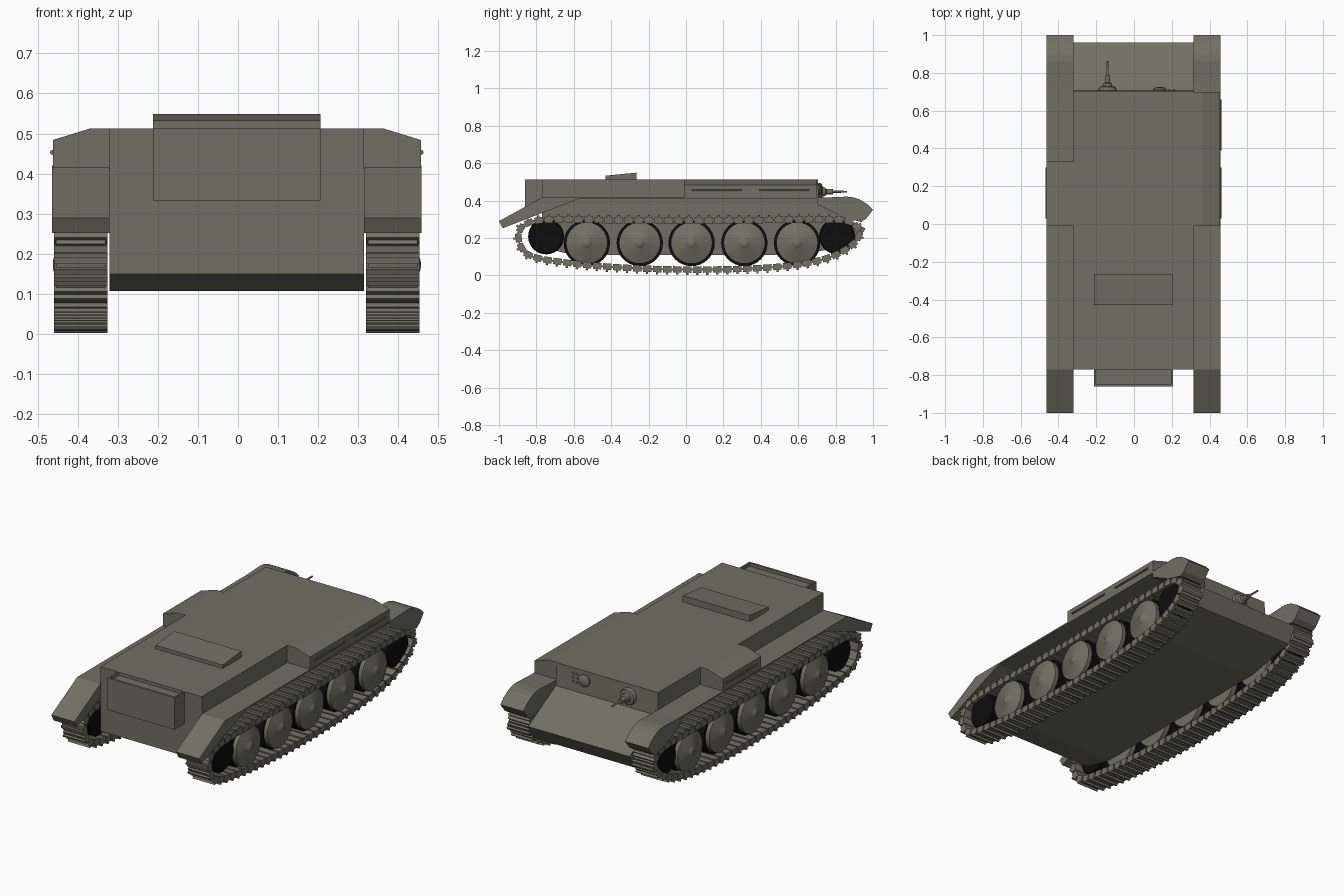
import bpy, bmesh, math
from mathutils import Matrix, Vector

if "Cube" in bpy.data.objects:
    bpy.data.objects.remove(bpy.data.objects["Cube"])

OFF = -0.003  # the model sits very slightly left of centre


def material(name, rgb):
    m = bpy.data.materials.new(name)
    m.diffuse_color = (*rgb, 1)
    m.use_nodes = True
    m.node_tree.nodes["Principled BSDF"].inputs["Base Color"].default_value = m.diffuse_color
    return m


OLIVE = material("olive grey", (0.162, 0.162, 0.125))
TRACK = material("track grey", (0.165, 0.165, 0.13))
BLACK = material("rubber black", (0.004, 0.004, 0.004))


def finish(name, bm, mat, smooth=False):
    bmesh.ops.recalc_face_normals(bm, faces=bm.faces[:])
    me = bpy.data.meshes.new(name)
    bm.to_mesh(me)
    bm.free()
    me.materials.append(mat)
    ob = bpy.data.objects.new(name, me)
    ob.location.x = OFF
    bpy.context.collection.objects.link(ob)
    if smooth:
        bpy.ops.object.select_all(action='DESELECT')
        ob.select_set(True)
        bpy.context.view_layer.objects.active = ob
        bpy.ops.object.shade_smooth_by_angle(angle=math.radians(35))
    return ob


def prism(name, pts, a, b, axis, mat=OLIVE):
    """Extrude a profile from a to b: axis 'x' takes (y,z) points, axis 'y' takes (x,z)."""
    bm = bmesh.new()
    put = (lambda p, t: (t, p[0], p[1])) if axis == 'x' else (lambda p, t: (p[0], t, p[1]))
    r0 = [bm.verts.new(put(p, a)) for p in pts]
    r1 = [bm.verts.new(put(p, b)) for p in pts]
    bm.faces.new(r0)
    bm.faces.new(r1)
    n = len(pts)
    for i in range(n):
        j = (i + 1) % n
        bm.faces.new((r0[i], r0[j], r1[j], r1[i]))
    return finish(name, bm, mat)


def lathe(name, prof, centre, axis, mat, segs=32, sign=1):
    """Spin (distance along axis, radius) points; centre is (y,z) for 'x', (x,z) for 'y'."""
    bm = bmesh.new()
    rings = []
    for d, r in prof:
        ring = []
        for i in range(segs):
            t = 2 * math.pi * i / segs
            u, v = centre[0] + r * math.cos(t), centre[1] + r * math.sin(t)
            ring.append(bm.verts.new((sign * d, u, v) if axis == 'x' else (u, d, v)))
        rings.append(ring)
    for a, b in zip(rings, rings[1:]):
        for i in range(segs):
            j = (i + 1) % segs
            bm.faces.new((a[i], a[j], b[j], b[i]))
    bm.faces.new(rings[0])
    bm.faces.new(rings[-1])
    return finish(name, bm, mat, True)


# Main hull with sloping nose plates
prism("hull", [(-0.77, 0.513), (0.705, 0.513), (0.71, 0.385), (0.96, 0.25), (0.905, 0.165),
               (0.60, 0.108), (-0.60, 0.108), (-0.77, 0.15)], -0.317, 0.317, 'x')

# Rear stowage box with a raised rim
prism("rear_box", [(-0.765, 0.495), (-0.848, 0.495), (-0.848, 0.513), (-0.86, 0.513),
                   (-0.86, 0.333), (-0.765, 0.333)], -0.209, 0.209, 'x')
for side in (-1, 1):
    prism("rear_box_rim", [(-0.765, 0.513), (-0.86, 0.513), (-0.86, 0.49), (-0.765, 0.49)],
          side * 0.20, side * 0.209, 'x')
# Raised sloping engine cover
prism("engine_cover", [(-0.43, 0.51), (-0.43, 0.533), (-0.265, 0.549), (-0.265, 0.51)], -0.209, 0.209, 'x')

# Side sponsons, the right one longer
for side, y1 in ((1, 0.70), (-1, 0.33)):
    tag = "right" if side > 0 else "left"
    prism(tag + "_sponson", [(side * x, z) for x, z in
          ((0.30, 0.41), (0.459, 0.41), (0.459, 0.484), (0.365, 0.513), (0.30, 0.513))], -0.01, y1, 'y')
    # Vision slits
    for a in (0.03, 0.39):
        if a < y1:
            lathe(tag + "_vision_slit", [(a, 0.006), (a + 0.27, 0.006)], (side * 0.46, 0.453), 'y', OLIVE, 8)

# Fenders with rear flap and curved nose
for side in (-1, 1):
    tag = "right" if side > 0 else "left"
    a, b = side * 0.317, side * 0.461
    prism(tag + "_fender", [(-0.77, 0.407), (-0.77, 0.416), (0.88, 0.416), (0.88, 0.407)], a, b, 'x')
    prism(tag + "_rear_mudguard", [(-1.0, 0.29), (-0.77, 0.416), (-0.56, 0.414), (-0.98, 0.252)], a, b, 'x')
    prism(tag + "_nose_mudguard", [(0.70, 0.414), (0.86, 0.421), (0.895, 0.417), (0.93, 0.405),
          (0.97, 0.38), (1.0, 0.35), (0.962, 0.302), (0.935, 0.285),
          (0.84, 0.31), (0.70, 0.38)], a, b, 'x')

# Machine gun in its ball mount
lathe("gun_mount", [(0.69, 0.047), (0.717, 0.047), (0.726, 0.042), (0.73, 0.026), (0.745, 0.022),
                    (0.75, 0.014), (0.785, 0.014), (0.785, 0.006), (0.862, 0.005)],
      (-0.137, 0.447), 'y', OLIVE, 20)
# Driver's visor and sight holes
lathe("driver_visor", [(0.69, 0.034), (0.715, 0.034), (0.722, 0.026), (0.725, 0.008)],
      (0.14, 0.46), 'y', OLIVE, 20)
for x in (0.19, 0.213):
    for z in (0.435, 0.458, 0.481):
        lathe("sight_stud", [(0.69, 0.008), (0.712, 0.007)], (x, z), 'y', OLIVE, 8)


# Track path, evenly resampled from a smooth closed curve
PATH = [Vector(p) for p in (
    (-0.895, 0.20), (-0.85, 0.115), (-0.67, 0.072), (-0.35, 0.042), (0.0, 0.031), (0.35, 0.037),
    (0.60, 0.058), (0.77, 0.098), (0.89, 0.165), (0.928, 0.235), (0.87, 0.288), (0.72, 0.297),
    (0.36, 0.295), (0.0, 0.292), (-0.40, 0.295), (-0.77, 0.295), (-0.87, 0.265))]


def resample(pts, count):
    dense, n = [], len(pts)
    for i in range(n):
        p0, p1, p2, p3 = (pts[(i + k - 1) % n] for k in range(4))
        span = (p2 - p1).length  # tangents scaled to the span, to avoid overshoot
        m1 = (p2 - p0) / (span + (p1 - p0).length) * span
        m2 = (p3 - p1) / ((p3 - p2).length + span) * span
        for s in range(40):
            t = s / 40
            dense.append(p1 * (2*t**3 - 3*t**2 + 1) + m1 * (t**3 - 2*t**2 + t)
                         + p2 * (3*t**2 - 2*t**3) + m2 * (t**3 - t**2))
    dense.append(dense[0])
    total = sum((b - a).length for a, b in zip(dense, dense[1:]))
    step, run, out = total / count, 0.0, []
    for a, b in zip(dense, dense[1:]):
        d = (b - a).length
        while len(out) < count and run + d >= len(out) * step:
            out.append((a.lerp(b, (len(out) * step - run) / d), (b - a).normalized()))
        run += d
    return out, step


LINKS, PITCH = resample(PATH, 72)


def block(bm, base, cx, cn, sx, st, sn, ct=0.0):
    bmesh.ops.create_cube(bm, size=1, matrix=base @ Matrix.Translation((cx, ct, cn))
                          @ Matrix.Diagonal((sx, st, sn, 1)))


for side in (-1, 1):
    tag = "right" if side > 0 else "left"
    bm = bmesh.new()
    for p, t in LINKS:
        # Local y runs along the track, local z points outward
        base = Matrix(((1, 0, 0, side * 0.389), (0, t.x, t.y, p.x), (0, t.y, -t.x, p.y), (0, 0, 0, 1)))
        block(bm, base, 0, 0, 0.134, PITCH * 0.84, 0.034)
        block(bm, base, 0, 0.019, 0.134, 0.012, 0.018)
        block(bm, base, 0, 0, 0.124, PITCH * 0.3, 0.01, PITCH * 0.5)
    finish(tag + "_track", bm, TRACK)

    # Road wheels: narrow rubber tyre around a domed wheel
    for y in (-0.53, -0.247, 0.03, 0.312, 0.594):
        lathe(tag + "_tyre", [(0.365, 0.112), (0.365, 0.124), (0.415, 0.124), (0.415, 0.112)],
              (y, 0.173), 'x', BLACK, 32, side)
        lathe(tag + "_wheel_disc", [(0.334, 0.03), (0.337, 0.111), (0.438, 0.111), (0.442, 0.105),
              (0.448, 0.03), (0.452, 0.025), (0.457, 0.016), (0.459, 0.006)],
              (y, 0.173), 'x', OLIVE, 32, side)
    # Idler and drive wheels
    for name, y in (("_idler_wheel", -0.748), ("_drive_wheel", 0.808)):
        lathe(tag + name, [(0.335, 0.090), (0.34, 0.096), (0.43, 0.096), (0.436, 0.090)],
              (y, 0.208), 'x', BLACK, 28, side)
